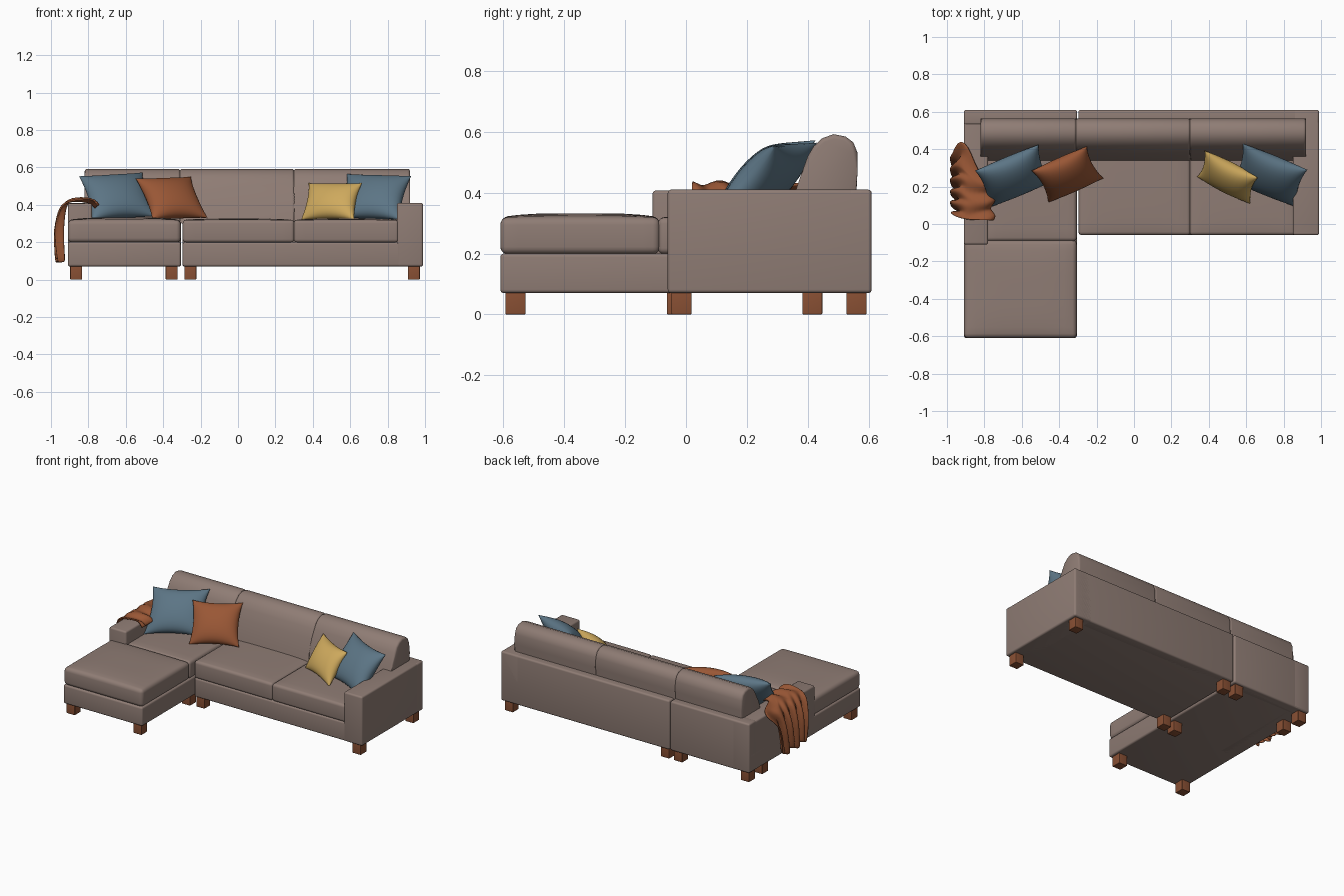
import bpy, bmesh, math
from mathutils import Vector

if "Cube" in bpy.data.objects:
    bpy.data.objects.remove(bpy.data.objects["Cube"])


def material(name, rgb):
    m = bpy.data.materials.new(name)
    m.diffuse_color = (*rgb, 1)
    m.use_nodes = True
    m.node_tree.nodes["Principled BSDF"].inputs["Base Color"].default_value = m.diffuse_color
    return m


TAUPE = material("taupe fabric", (0.275, 0.203, 0.176))
BLUE = material("slate blue", (0.107, 0.178, 0.235))
RUST = material("rust orange", (0.32, 0.095, 0.036))
WOOD = material("brown wood", (0.25, 0.08, 0.034))
GOLD = material("mustard yellow", (0.62, 0.40, 0.11))


def finish(name, bm, mat, angle=40):
    bmesh.ops.recalc_face_normals(bm, faces=bm.faces)
    me = bpy.data.meshes.new(name)
    bm.to_mesh(me)
    bm.free()
    me.materials.append(mat)
    ob = bpy.data.objects.new(name, me)
    bpy.context.collection.objects.link(ob)
    bpy.ops.object.select_all(action='DESELECT')
    ob.select_set(True)
    bpy.context.view_layer.objects.active = ob
    bpy.ops.object.shade_smooth_by_angle(angle=math.radians(angle))
    return ob


def box(name, x, y, z, mat=TAUPE, r=0.012, crown=0.0):
    """Rounded box between (min, max) pairs; crown puffs up the top."""
    bm = bmesh.new()
    bmesh.ops.create_cube(bm, size=1)
    lo = Vector((x[0], y[0], z[0]))
    size = Vector((x[1], y[1], z[1])) - lo
    for v in bm.verts:
        v.co = Vector([lo[i] + (v.co[i] + 0.5) * size[i] for i in range(3)])
    bmesh.ops.bevel(bm, geom=bm.edges[:], offset=r, segments=4, profile=0.5, affect='EDGES')
    if crown:
        for axis in (0, 1):
            for k in range(1, 9):
                co, no = lo.copy(), Vector((0, 0, 0))
                co[axis] += size[axis] * k / 9
                no[axis] = 1
                bmesh.ops.bisect_plane(bm, geom=bm.verts[:] + bm.edges[:] + bm.faces[:],
                                       plane_co=co, plane_no=no)
        for v in bm.verts:
            a, b, h = [(v.co[i] - lo[i]) / size[i] for i in range(3)]
            a, b = 2 * a - 1, 2 * b - 1
            if h > 0.5:
                v.co.z += crown * (1 - a ** 4) * (1 - b ** 4)
    return finish(name, bm, mat)


# Frame: chaise section and sofa section with a thin gap between them
box("chaise_base", (-0.91, -0.306), (-0.61, 0.60), (0.07, 0.20))
box("sofa_base", (-0.296, 0.985), (-0.058, 0.60), (0.07, 0.20))
box("left_arm", (-0.91, -0.78), (-0.11, 0.61), (0.07, 0.407))
box("right_arm", (0.85, 0.99), (-0.06, 0.61), (0.07, 0.41))
box("chaise_back_panel", (-0.91, -0.304), (0.53, 0.61), (0.07, 0.41))
box("sofa_back_panel", (-0.298, 0.99), (0.53, 0.61), (0.07, 0.41))

# Seat cushions
box("chaise_cushion", (-0.91, -0.306), (-0.61, -0.085), (0.198, 0.318), r=0.024, crown=0.014)
box("chaise_seat_cushion", (-0.79, -0.306), (-0.092, 0.54), (0.198, 0.318), r=0.02, crown=0.006)
box("middle_seat_cushion", (-0.296, 0.302), (-0.06, 0.54), (0.198, 0.318), r=0.018, crown=0.008)
box("right_seat_cushion", (0.298, 0.86), (-0.06, 0.54), (0.198, 0.318), r=0.018, crown=0.008)

# Back cushions: one side profile (y, z) extruded along x
BACK = [(0.335, 0.30), (0.352, 0.38), (0.378, 0.46), (0.40, 0.52), (0.42, 0.553), (0.448, 0.579),
        (0.485, 0.592), (0.525, 0.584), (0.55, 0.565), (0.564, 0.53), (0.563, 0.46), (0.555, 0.30)]
for side, x0, x1 in (("left", -0.82, -0.308), ("middle", -0.312, 0.301), ("right", 0.297, 0.92)):
    bm = bmesh.new()
    ends = [[bm.verts.new((x, y, z)) for y, z in BACK] for x in (x0, x1)]
    caps = [bm.faces.new(e) for e in ends]
    n = len(BACK)
    for i in range(n):
        j = (i + 1) % n
        bm.faces.new((ends[0][i], ends[0][j], ends[1][j], ends[1][i]))
    bmesh.ops.bevel(bm, geom=[e for f in caps for e in f.edges], offset=0.014,
                    segments=3, profile=0.5, affect='EDGES')
    finish(side + "_back_cushion", bm, TAUPE, 50)

# Square wooden legs
LEGS = [(-0.865, -0.56), (-0.355, -0.56), (-0.865, 0.415), (-0.865, 0.56), (-0.355, 0.56),
        (-0.355, -0.03), (-0.255, -0.015), (-0.255, 0.56), (0.94, -0.015), (0.94, 0.56)]
for i, (x, y) in enumerate(LEGS):
    box(f"leg_{i + 1}", (x - 0.032, x + 0.032), (y - 0.033, y + 0.033), (0, 0.08), WOOD, r=0.004)


def pillow(name, mat, centre, across, up, thick):
    """Throw pillow spanned by two edge vectors, with drawn-in sides and pointed corners."""
    c, u, v = Vector(centre), Vector(across) / 2, Vector(up) / 2
    nrm = u.cross(v).normalized()
    bm = bmesh.new()
    N = 18
    for s in (1, -1):
        g = []
        for i in range(N + 1):
            row = []
            for j in range(N + 1):
                a = math.sin((2 * i / N - 1) * math.pi / 2)
                b = math.sin((2 * j / N - 1) * math.pi / 2)
                pa = a * (1 - 0.11 * (1 - b * b) * a * a)
                pb = b * (1 - 0.11 * (1 - a * a) * b * b)
                h = thick * max(0, (1 - a * a) * (1 - b * b)) ** 0.5
                row.append(bm.verts.new(c + u * pa + v * pb + nrm * h * s))
            g.append(row)
        for i in range(N):
            for j in range(N):
                bm.faces.new((g[i][j], g[i + 1][j], g[i + 1][j + 1], g[i][j + 1]))
    bmesh.ops.remove_doubles(bm, verts=bm.verts[:], dist=0.0002)
    finish(name, bm, mat, 70)


pillow("left_blue_pillow", BLUE, (-0.645, 0.255, 0.445), (0.34, 0.14, 0.02), (-0.07, 0.20, 0.235), 0.07)
pillow("rust_pillow", RUST, (-0.355, 0.265, 0.435), (0.295, 0.13, 0.01), (-0.09, 0.17, 0.22), 0.065)
pillow("yellow_pillow", GOLD, (0.50, 0.25, 0.418), (0.285, -0.145, 0.0), (0.04, 0.14, 0.195), 0.06)
pillow("right_blue_pillow", BLUE, (0.725, 0.26, 0.442), (0.345, -0.14, -0.01), (0.06, 0.20, 0.235), 0.07)

# Throw blanket draped over the left arm, with folds that deepen on the hanging side
PATH = [(-0.752, 0.385), (-0.775, 0.417), (-0.82, 0.424), (-0.87, 0.426), (-0.91, 0.418),
        (-0.937, 0.385), (-0.951, 0.33), (-0.957, 0.27), (-0.957, 0.21), (-0.954, 0.15), (-0.95, 0.10)]
bm = bmesh.new()
M = 60
rows = []
for k, (px, pz) in enumerate(PATH):
    hang = min(1, max(0, (k - 3) / 4))
    y0 = 0.02 + 0.03 * hang
    y1 = (0.24, 0.25, 0.27, 0.32, 0.38, 0.38)[min(k, 5)] - 0.012 * max(0, k - 5)
    row = []
    for j in range(M + 1):
        t = j / M
        wave = math.sin(t * math.tau * 5 + 0.25 * k)
        soft = math.sin(t * math.tau * 2.5 + 1.1 * k)
        x = px - 0.024 * wave * hang + 0.012 * soft * (1 - hang)
        y = y0 + (y1 - y0) * t + 0.008 * math.sin(t * math.tau * 5 + 1.5) * hang
        z = pz + (1 - hang) * 0.01 * (soft + 0.3) + (0.012 * soft if k == len(PATH) - 1 else 0)
        row.append(bm.verts.new((x, y, z)))
    rows.append(row)
for r0, r1 in zip(rows, rows[1:]):
    for j in range(M):
        bm.faces.new((r0[j], r0[j + 1], r1[j + 1], r1[j]))
# Loose corner of the blanket trailing backwards along the arm
for row in rows[3:6]:
    for j, v in enumerate(row):
        v.co.y += 0.06 * max(0, j / M - 0.8) / 0.2
blanket = finish("throw_blanket", bm, RUST, 180)
solid = blanket.modifiers.new("thickness", 'SOLIDIFY')
solid.thickness = 0.01
solid.offset = 0
sub = blanket.modifiers.new("smooth", 'SUBSURF')
sub.levels = sub.render_levels = 1
